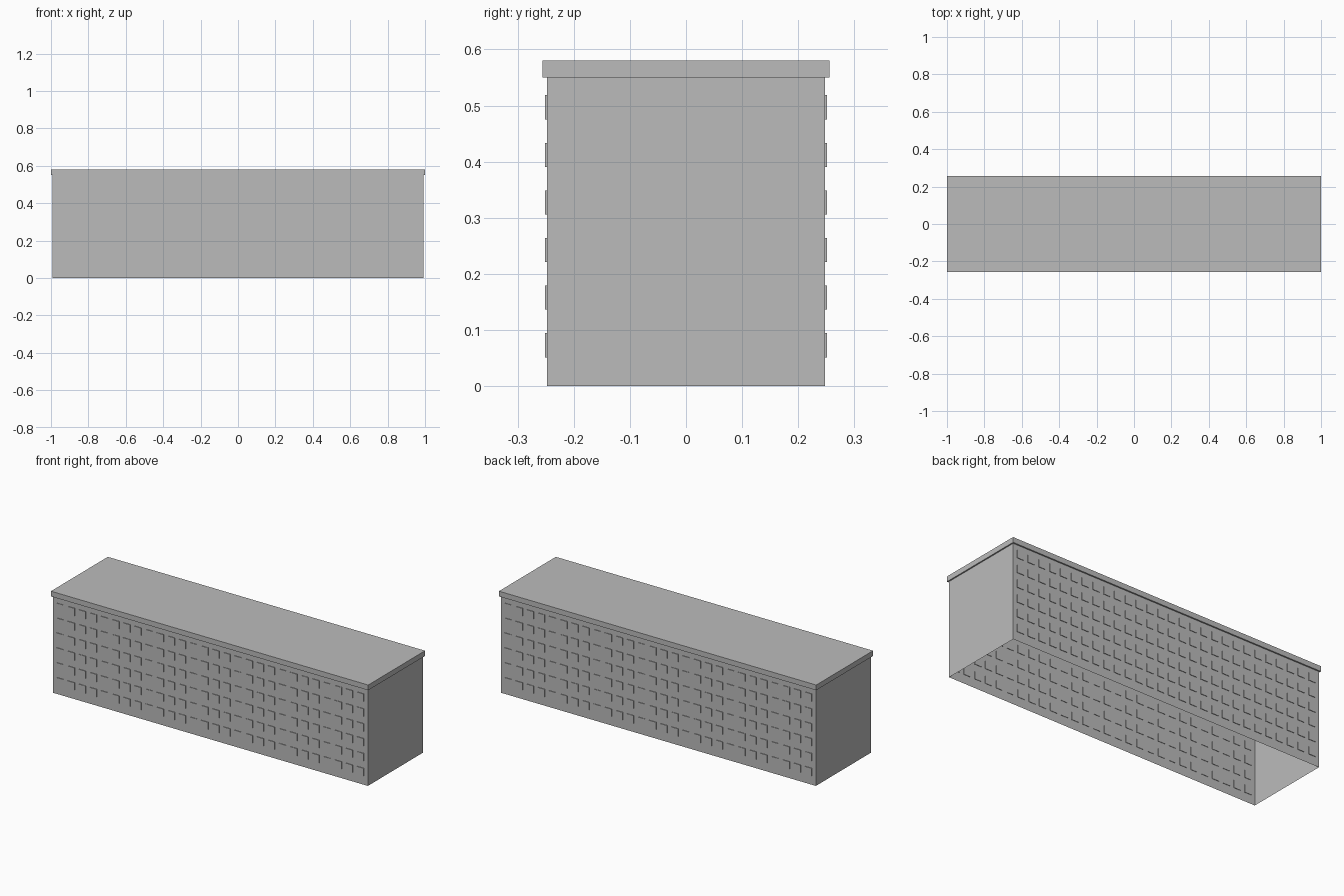
import bpy, bmesh
from mathutils import Matrix, Vector

cube = bpy.data.objects.get("Cube")
if cube:
    bpy.data.objects.remove(cube, do_unlink=True)

# One plain concrete colour
concrete = bpy.data.materials.new("concrete_grey")
concrete.use_nodes = True
concrete.diffuse_color = (0.5, 0.5, 0.5, 1)
concrete.node_tree.nodes["Principled BSDF"].inputs["Base Color"].default_value = (0.5, 0.5, 0.5, 1)

BODY = Vector((1.985, 0.496, 0.55))
ROOF = Vector((2.0, 0.512, 0.03))
PANE = Vector((0.043, 0.006, 0.043))
COLUMNS, ROWS = 28, 6
FIRST_X, FIRST_Z, PITCH_Z = -0.947, 0.073, 0.0848


def add_box(bm, size, centre):
    matrix = Matrix.Translation(centre) @ Matrix.Diagonal((*size, 1))
    return bmesh.ops.create_cube(bm, size=1, matrix=matrix)["verts"]


def finish(bm, name):
    mesh = bpy.data.meshes.new(name)
    bm.to_mesh(mesh)
    bm.free()
    mesh.materials.append(concrete)
    obj = bpy.data.objects.new(name, mesh)
    bpy.context.scene.collection.objects.link(obj)
    return obj


# Building walls, open underneath
bm = bmesh.new()
add_box(bm, BODY, (0, 0, BODY.z / 2))
bm.normal_update()
floor = [f for f in bm.faces if f.normal.z < -0.5]
bmesh.ops.delete(bm, geom=floor, context="FACES_ONLY")
finish(bm, "building_walls")

# Overhanging roof slab
bm = bmesh.new()
add_box(bm, ROOF, (0, 0, BODY.z + ROOF.z / 2))
finish(bm, "roof_slab")

# Raised window panes in a regular grid on both long walls
pitch_x = -2 * FIRST_X / (COLUMNS - 1)
for name, side in (("front_windows", -1), ("back_windows", 1)):
    bm = bmesh.new()
    for row in range(ROWS):
        for col in range(COLUMNS):
            add_box(bm, PANE, (FIRST_X + col * pitch_x,
                               side * (BODY.y / 2 + 0.0004),
                               FIRST_Z + row * PITCH_Z))
    finish(bm, name)
